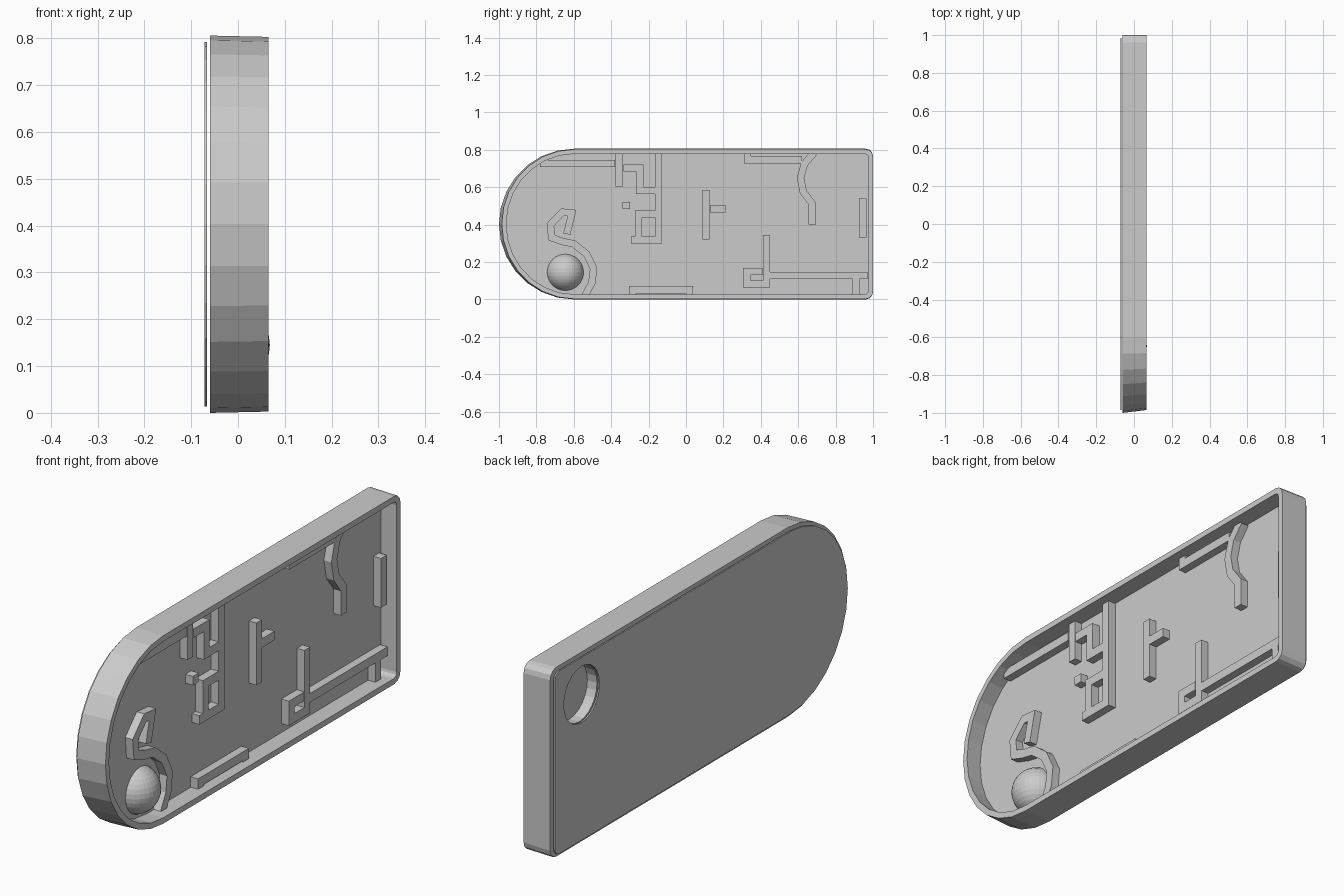
import bpy, bmesh, math
from mathutils import Vector

if "Cube" in bpy.data.objects:
    bpy.data.objects.remove(bpy.data.objects["Cube"])

# Profiles are drawn in the (y, z) plane and extruded along x
def extrude(name, loops, x0, x1):
    cu = bpy.data.curves.new(name, 'CURVE')
    cu.dimensions = '2D'
    cu.fill_mode = 'BOTH'
    cu.extrude = (x1 - x0) / 2
    for pts in loops:
        sp = cu.splines.new('POLY')
        sp.points.add(len(pts) - 1)
        for p, (y, z) in zip(sp.points, pts):
            p.co = (y, z, 0, 1)
        sp.use_cyclic_u = True
    tmp = bpy.data.objects.new(name + "_curve", cu)
    bpy.context.collection.objects.link(tmp)
    bpy.context.view_layer.update()
    me = bpy.data.meshes.new_from_object(tmp.evaluated_get(bpy.context.evaluated_depsgraph_get()))
    bpy.data.objects.remove(tmp)
    for v in me.vertices:
        x, y, z = v.co
        v.co = (z + (x0 + x1) / 2, x, y)
    bm = bmesh.new()
    bm.from_mesh(me)
    bmesh.ops.remove_doubles(bm, verts=bm.verts, dist=1e-5)
    bmesh.ops.recalc_face_normals(bm, faces=bm.faces)
    bm.to_mesh(me)
    bm.free()
    for p in me.polygons:
        p.use_smooth = False
    ob = bpy.data.objects.new(name, me)
    bpy.context.collection.objects.link(ob)
    return ob

def arc(cy, cz, r, a0, a1, n):
    angles = [math.radians(a0 + (a1 - a0) * i / n) for i in range(n + 1)]
    return [(cy + r * math.cos(a), cz + r * math.sin(a)) for a in angles]

MID = 0.403
def outline(inset, corner):
    r, right = MID - inset, 1 - inset
    return (arc(-0.597, MID, r, 90, 270, 14)
            + arc(right - corner, MID - r + corner, corner, -90, 0, 3)
            + arc(right - corner, MID + r - corner, corner, 0, 90, 3))

# Outline of a wall of constant width along a centre line, with mitred bends
def stroke(path, width):
    pts = [Vector(p) for p in path]
    left, right = [], []
    for i, p in enumerate(pts):
        dirs = [(pts[j + 1] - pts[j]).normalized() for j in (i - 1, i) if 0 <= j < len(pts) - 1]
        normals = [Vector((-d.y, d.x)) for d in dirs]
        m = sum(normals, Vector((0, 0))).normalized()
        off = m * (width / 2 / m.dot(normals[0]))
        left.append(p + off)
        right.append(p - off)
    return left + right[::-1]

# Outer rim, drafted slightly inwards towards the open side
rim = extrude("rim", [outline(0, 0.04), outline(0.025, 0.02)], -0.06, 0.065)
for v in rim.data.vertices:
    if v.co.x > 0.06:
        v.co.y += 0.015 * max(0, (-v.co.y - 0.6) / 0.4)
        v.co.z = MID + (v.co.z - MID) * 0.993

# Floor, with a round recess behind it, and the separate back plate
FLOOR, TOP = -0.01, 0.025
hole = arc(0.805, 0.635, 0.12, 0, 345, 23)
extrude("floor", [outline(0.024, 0.02)], -0.015, FLOOR)
extrude("recess_block", [outline(0.024, 0.02), hole], -0.06, -0.015)
extrude("back_plate", [outline(0.014, 0.03), hole], -0.072, -0.066)

# Maze walls as centre lines
walls = {
    "upper_maze": [[(-.78, .728), (-.38, .728)],
                   [(-.357, .605), (-.357, .79)],
                   [(-.335, .702), (-.247, .702), (-.247, .583), (-.165, .583)],
                   [(-.147, .79), (-.147, .318), (-.295, .318)],
                   [(-.165, .458), (-.253, .458), (-.253, .335)]],
    "square_peg": [[(-.34, .502), (-.3, .502)]],
    "tee_wall": [[(.107, .32), (.107, .585)], [(.127, .485), (.21, .485)]],
    "lower_maze": [[(.43, .345), (.43, .083), (.325, .083), (.325, .15), (.41, .15)],
                   [(.45, .128), (.97, .128)], [(.908, .02), (.908, .11)]],
    "bottom_bridge": [[(.018, .02), (.018, .052), (-.285, .052), (-.285, .02)]],
    "top_ledge": [[(.328, .79), (.328, .747), (.62, .747)]],
    "side_stop": [[(.945, .33), (.945, .54)]],
    "curved_wall": [[(.675, .4), (.675, .512), (.627, .575), (.612, .65), (.633, .725), (.685, .785)]],
    "hook_wall": [[(-.637, .35), (-.61, .462), (-.66, .467), (-.725, .4), (-.718, .33), (-.66, .31),
                   (-.6, .297), (-.532, .243), (-.494, .166), (-.503, .09), (-.54, .02)]],
}
for name, paths in walls.items():
    for path in paths:
        extrude(name, [stroke(path, 0.038)], FLOOR - 0.002, TOP)

# Ball, cut off where it meets the floor
bm = bmesh.new()
bmesh.ops.create_uvsphere(bm, u_segments=32, v_segments=16, radius=0.1)
bmesh.ops.translate(bm, verts=bm.verts, vec=(-0.032, -0.645, 0.145))
bmesh.ops.bisect_plane(bm, geom=bm.verts[:] + bm.edges[:] + bm.faces[:],
                       plane_co=(FLOOR - 0.002, 0, 0), plane_no=(1, 0, 0), clear_inner=True)
me = bpy.data.meshes.new("ball")
bm.to_mesh(me)
bm.free()
bpy.context.collection.objects.link(bpy.data.objects.new("ball", me))
